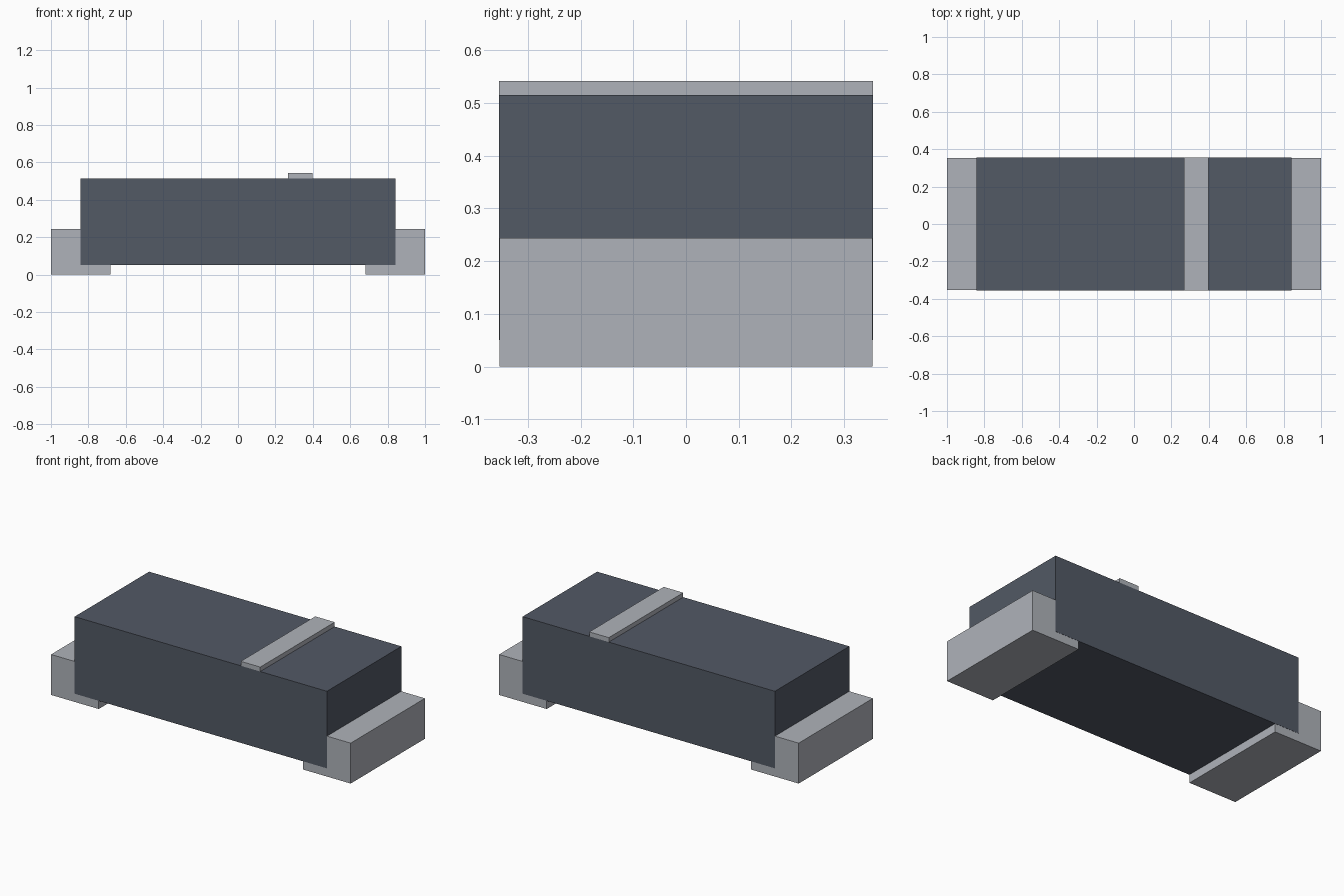
import bpy
import bmesh
from mathutils import Vector

cube = bpy.data.objects.get("Cube")
if cube:
    bpy.data.objects.remove(cube, do_unlink=True)


def material(name, rgb):
    mat = bpy.data.materials.new(name)
    mat.use_nodes = True
    color = (*rgb, 1.0)
    mat.diffuse_color = color
    mat.node_tree.nodes["Principled BSDF"].inputs["Base Color"].default_value = color
    return mat


def box(name, low, high, mat):
    low, high = Vector(low), Vector(high)
    bm = bmesh.new()
    bmesh.ops.create_cube(bm, size=1)
    bmesh.ops.scale(bm, vec=high - low, verts=bm.verts)
    bmesh.ops.translate(bm, vec=(low + high) / 2, verts=bm.verts)
    mesh = bpy.data.meshes.new(name)
    bm.to_mesh(mesh)
    bm.free()
    mesh.materials.append(mat)
    obj = bpy.data.objects.new(name, mesh)
    bpy.context.collection.objects.link(obj)
    return obj


dark = material("dark slate", (0.085, 0.1, 0.13))
silver = material("silver grey", (0.43, 0.45, 0.49))

depth = 0.355
inset = depth - 0.001  # keeps terminal sides just inside the body sides

# Main body block
box("body", (-0.842, -depth, 0.05), (0.842, depth, 0.515), dark)

# Polarity band across the top
box("marking_band", (0.267, -depth, 0.515), (0.397, depth, 0.542), silver)

# End terminals wrapping under the body
box("left_terminal", (0.682, -inset, 0), (1, inset, 0.244), silver)
box("right_terminal", (-1, -inset, 0), (-0.682, inset, 0.244), silver)
